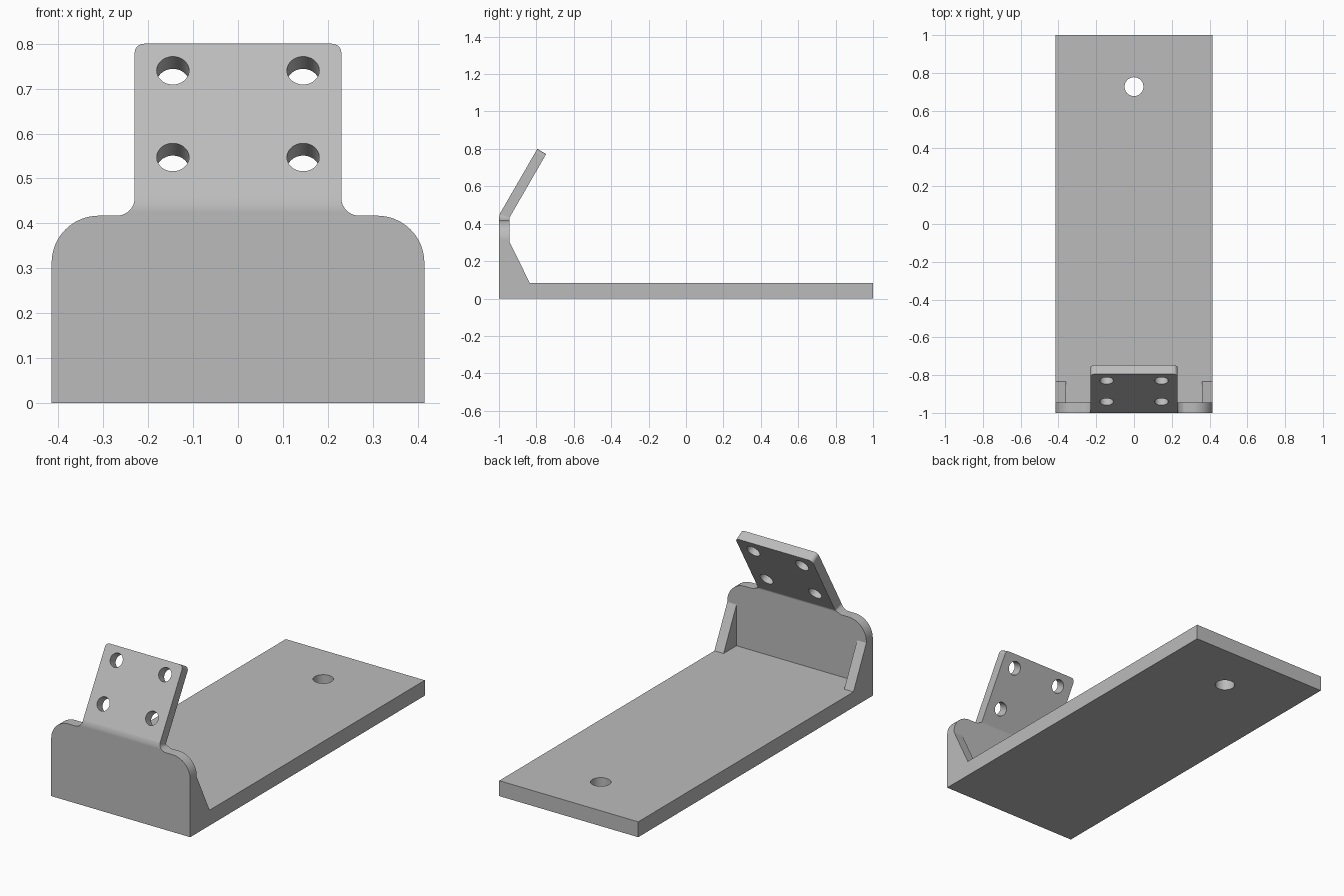
import bpy, bmesh, math
from mathutils import Vector

if "Cube" in bpy.data.objects:
    bpy.data.objects.remove(bpy.data.objects["Cube"])

W, T, BASE = 0.415, 0.055, 0.083         # half width, sheet thickness, base thickness
SHOULDER, NECK, TOP = 0.417, 0.23, 0.854  # flat-pattern heights and neck half width
BEND_Z, BEND_R, BEND_A = 0.425, 0.075, math.radians(30)

steel = bpy.data.materials.new("grey steel")
steel.diffuse_color = (0.5, 0.5, 0.5, 1)
steel.use_nodes = True
steel.node_tree.nodes["Principled BSDF"].inputs["Base Color"].default_value = steel.diffuse_color


def prism(name, pts, offset):
    """Extrude a closed outline of 3D points by an offset vector."""
    bm = bmesh.new()
    face = bm.faces.new([bm.verts.new(p) for p in pts])
    ext = bmesh.ops.extrude_face_region(bm, geom=[face])
    bmesh.ops.translate(bm, vec=Vector(offset),
                        verts=[v for v in ext["geom"] if isinstance(v, bmesh.types.BMVert)])
    bmesh.ops.recalc_face_normals(bm, faces=bm.faces)
    me = bpy.data.meshes.new(name)
    bm.to_mesh(me)
    bm.free()
    me.materials.append(steel)
    ob = bpy.data.objects.new(name, me)
    bpy.context.collection.objects.link(ob)
    return ob


def arc(cx, cz, r, a0, a1, n):
    return [(cx + r * math.cos(math.radians(a0 + (a1 - a0) * i / n)),
             cz + r * math.sin(math.radians(a0 + (a1 - a0) * i / n))) for i in range(n + 1)]


def circle(r):
    return arc(0, 0, r, 0, 360, 48)[:-1]


def combine(target, other, operation):
    """Apply a boolean and remove the tool object."""
    mod = target.modifiers.new("bool", 'BOOLEAN')
    mod.operation, mod.solver, mod.object = operation, 'EXACT', other
    bpy.context.view_layer.objects.active = target
    bpy.ops.object.modifier_apply(modifier=mod.name)
    bpy.data.objects.remove(other)


# Base plate with one mounting hole
bracket = prism("angle_bracket", [(-W, -1, 0), (W, -1, 0), (W, 1, 0), (-W, 1, 0)], (0, 0, BASE))
hole = prism("base_hole", [(x, y + 0.727, -0.1) for x, y in circle(0.05)], (0, 0, 0.4))
combine(bracket, hole, 'DIFFERENCE')

# Upright sheet: rounded shoulders, filleted neck, rounded tab corners
half = ([(W, 0)] + arc(W - 0.105, SHOULDER - 0.105, 0.105, 0, 90, 16)
        + arc(NECK + 0.04, SHOULDER + 0.04, 0.04, 270, 180, 10)
        + arc(NECK - 0.022, TOP - 0.022, 0.022, 0, 90, 8))
outline = half + [(-x, z) for x, z in reversed(half)]
upright = prism("upright", [(x, -1, z) for x, z in outline], (0, T, 0))
for hx in (-0.145, 0.145):
    for hz in (0.562, 0.785):
        hole = prism("tab_hole", [(x + hx, -1.1, z + hz) for x, z in circle(0.036)], (0, 0.3, 0))
        combine(upright, hole, 'DIFFERENCE')

# Bend the tab backwards along a short arc
bm = bmesh.new()
bm.from_mesh(upright.data)
for i in range(7):
    bmesh.ops.bisect_plane(bm, geom=bm.verts[:] + bm.edges[:] + bm.faces[:],
                           plane_co=(0, 0, BEND_Z + BEND_R * BEND_A * i / 6), plane_no=(0, 0, 1))
for v in bm.verts:
    s = v.co.z - BEND_Z
    if s > 0:
        a = min(s / BEND_R, BEND_A)
        rest = s - a * BEND_R
        r = BEND_R - (v.co.y + 1)
        v.co.y = -1 + BEND_R - r * math.cos(a) + rest * math.sin(a)
        v.co.z = BEND_Z + r * math.sin(a) + rest * math.cos(a)
bm.to_mesh(upright.data)
bm.free()
combine(bracket, upright, 'UNION')

# Triangular gussets at both sides
for x0 in (-W, W - T):
    gusset = prism("gusset", [(x0, y, z) for y, z in
                              ((-1, 0), (-0.835, 0), (-0.835, BASE), (-1 + T, 0.305), (-1, 0.305))],
                   (T, 0, 0))
    combine(bracket, gusset, 'UNION')

# Merge coplanar faces and shade
bm = bmesh.new()
bm.from_mesh(bracket.data)
bmesh.ops.remove_doubles(bm, verts=bm.verts, dist=1e-4)
bmesh.ops.dissolve_limit(bm, angle_limit=math.radians(0.5), verts=bm.verts, edges=bm.edges)
bm.to_mesh(bracket.data)
bm.free()
bpy.ops.object.select_all(action='DESELECT')
bracket.select_set(True)
bpy.context.view_layer.objects.active = bracket
bpy.ops.object.shade_smooth_by_angle(angle=math.radians(25))
weighted = bracket.modifiers.new("flat_normals", 'WEIGHTED_NORMAL')
weighted.keep_sharp = True
